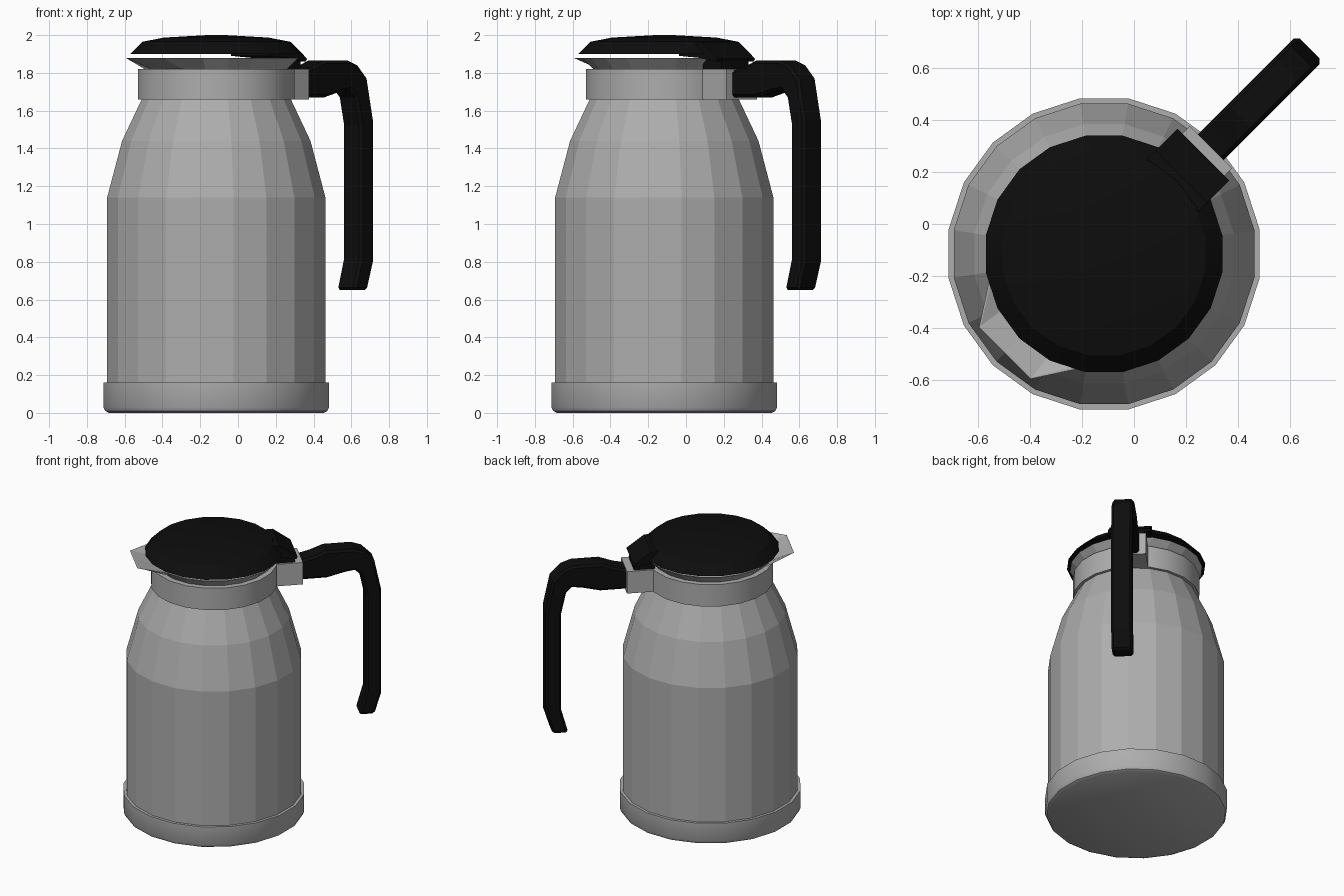
import bpy, bmesh, math

SIDES = 20
CENTRE = (-0.115, -0.115, 0)   # axis of the jug
TURN = math.radians(45)        # handle points to the back left

if "Cube" in bpy.data.objects:
    bpy.data.objects.remove(bpy.data.objects["Cube"])


def material(name, value):
    m = bpy.data.materials.new(name)
    m.use_nodes = True
    colour = (value, value, value, 1)
    m.diffuse_color = colour
    m.node_tree.nodes["Principled BSDF"].inputs["Base Color"].default_value = colour
    return m


steel = material("grey steel", 0.42)
plastic = material("black plastic", 0.004)


def finish(name, bm, mat, smooth=False):
    bmesh.ops.remove_doubles(bm, verts=bm.verts, dist=0.0001)
    bmesh.ops.recalc_face_normals(bm, faces=bm.faces)
    mesh = bpy.data.meshes.new(name)
    bm.to_mesh(mesh)
    bm.free()
    mesh.materials.append(mat)
    ob = bpy.data.objects.new(name, mesh)
    bpy.context.collection.objects.link(ob)
    ob.location = CENTRE
    ob.rotation_euler.z = TURN
    if smooth:
        bpy.ops.object.select_all(action="DESELECT")
        ob.select_set(True)
        bpy.context.view_layer.objects.active = ob
        bpy.ops.object.shade_smooth_by_angle(angle=math.radians(30))
    return ob


def lathe(name, profile, mat, smooth=False, reshape=None):
    """Turn (radius, height) points about the jug axis, with flat end caps."""
    bm = bmesh.new()
    rings = []
    for level, (r, z) in enumerate(profile):
        ring = []
        for i in range(SIDES):
            a = 2 * math.pi * i / SIDES
            x, y = r * math.cos(a), r * math.sin(a)
            if reshape:
                x, y = reshape(level, i, x, y)
            ring.append(bm.verts.new((x, y, z)))
        rings.append(ring)
    for low, high in zip(rings, rings[1:]):
        for i in range(SIDES):
            j = (i + 1) % SIDES
            bm.faces.new((low[i], low[j], high[j], high[i]))
    bm.faces.new(rings[0])
    bm.faces.new(rings[-1])
    return finish(name, bm, mat, smooth)


def slab(name, outline, half_width, mat, bevel=0):
    """Extrude a side outline of (distance, height) points across the handle axis."""
    bm = bmesh.new()
    face = bm.faces.new([bm.verts.new((d, -half_width, z)) for d, z in outline])
    out = bmesh.ops.extrude_face_region(bm, geom=[face])
    moved = [v for v in out["geom"] if isinstance(v, bmesh.types.BMVert)]
    bmesh.ops.translate(bm, verts=moved, vec=(0, 2 * half_width, 0))
    ob = finish(name, bm, mat)
    if bevel:
        mod = ob.modifiers.new("chamfer", "BEVEL")
        mod.width = bevel
        mod.segments = 1
        mod.limit_method = "ANGLE"
        mod.angle_limit = math.radians(60)
    return ob


# Foot and faceted body
lathe("base_ring", [(0.575, 0), (0.595, 0.01), (0.605, 0.03), (0.605, 0.16), (0.57, 0.16)],
      steel, smooth=True)
lathe("body", [(0.585, 0.15), (0.585, 1.14), (0.505, 1.44), (0.395, 1.67)], steel)

# Neck band
lathe("collar", [(0.38, 1.66), (0.42, 1.66), (0.42, 1.82), (0.36, 1.82)], steel, smooth=True)


# Flared rim, pulled out into a blunt spout opposite the handle
def spout(level, i, x, y):
    offset = i - SIDES // 2
    if level in (1, 2) and abs(offset) <= 1:
        reach = 0.54 if level == 1 else 0.53
        return -reach, -0.14 * offset
    return x, y


lathe("pouring_rim", [(0.375, 1.815), (0.44, 1.88), (0.43, 1.88), (0.36, 1.825)],
      steel, reshape=spout)

# Domed lid with hinge tab
lathe("lid", [(0.46, 1.9), (0.395, 1.965), (0.28, 1.987), (0.05, 2.0)], plastic, smooth=True)
slab("lid_tab", [(0.25, 1.89), (0.25, 1.96), (0.42, 1.963), (0.54, 1.875), (0.53, 1.86), (0.4, 1.88)],
     0.14, plastic)
slab("hinge", [(0.39, 1.81), (0.53, 1.81), (0.53, 1.88), (0.39, 1.9)], 0.1, plastic)

# Handle bracket and bent handle
slab("handle_mount", [(0.3, 1.66), (0.58, 1.66), (0.58, 1.82), (0.3, 1.82)], 0.115, steel)
slab("handle", [
    (0.565, 1.67), (0.565, 1.81), (0.65, 1.83), (0.744, 1.865), (0.93, 1.865), (1.0, 1.84),
    (1.07, 1.77), (1.117, 1.55), (1.117, 0.8), (1.07, 0.65),
    (0.965, 0.65), (1.013, 0.82), (1.013, 1.52), (0.98, 1.67), (0.94, 1.71), (0.87, 1.7),
    (0.75, 1.67)], 0.07, plastic, bevel=0.015)
